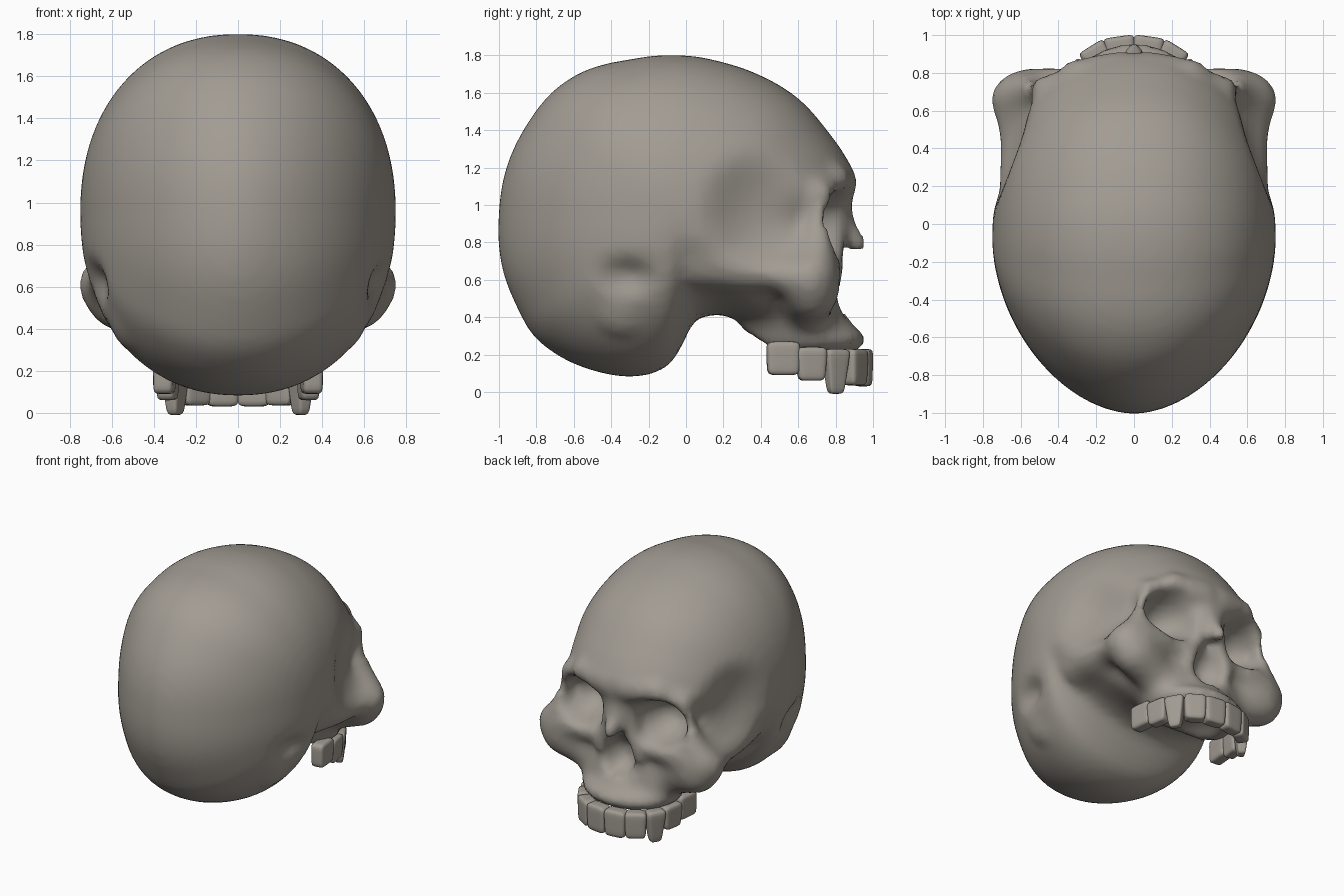
import bpy, bmesh, math
from mathutils import Vector

if "Cube" in bpy.data.objects:
    bpy.data.objects.remove(bpy.data.objects["Cube"])

mat = bpy.data.materials.new("bone grey")
mat.diffuse_color = (0.36, 0.33, 0.29, 1)
mat.use_nodes = True
mat.node_tree.nodes["Principled BSDF"].inputs["Base Color"].default_value = mat.diffuse_color

# Side outline of the braincase (y, z), read as radii around a centre
CY, CZ, W = -0.08, 0.95, 0.75
outline = [(0.92, 1.13), (0.88, 1.21), (0.75, 1.4), (0.6, 1.57), (0.4, 1.69), (0.2, 1.76), (-0.07, 1.8),
           (-0.3, 1.775), (-0.56, 1.71), (-0.71, 1.61), (-0.85, 1.43), (-0.96, 1.2), (-1.0, 0.95),
           (-0.98, 0.65), (-0.9, 0.45), (-0.82, 0.3), (-0.66, 0.18), (-0.48, 0.11), (-0.3, 0.08),
           (-0.15, 0.105), (-0.05, 0.18), (0.0, 0.32), (0.06, 0.4), (0.18, 0.42), (0.32, 0.4), (0.5, 0.36),
           (0.68, 0.42), (0.74, 0.6), (0.77, 0.8), (0.83, 0.98)]
polar = sorted((math.atan2(z - CZ, y - CY) % math.tau, math.hypot(y - CY, z - CZ)) for y, z in outline)
polar = [(polar[-1][0] - math.tau, polar[-1][1])] + polar + [(polar[0][0] + math.tau, polar[0][1])]
raw = []
for d in range(360):
    a = math.radians(d)
    for (a0, r0), (a1, r1) in zip(polar, polar[1:]):
        if a0 <= a <= a1:
            raw.append(r0 + (r1 - r0) * (a - a0) / (a1 - a0))
            break
radius = [sum(raw[(d + i) % 360] for i in range(-4, 5)) / 9 for d in range(361)]


# Distance helpers
def braincase(x, y, z):
    y -= CY
    z -= CZ
    t = math.degrees(math.atan2(z, y)) % 360
    i = min(int(t), 359)
    r = radius[i] + (radius[i + 1] - radius[i]) * (t - i)
    h = math.hypot(y, z)
    p = 2.18 - 0.36 * (max(0, -y) / (h + 1e-6)) ** 2  # narrower towards the back
    return (((x / W) ** p + (h / r) ** p) ** (1 / p) - 1) * 0.75


def ellipsoid(x, y, z, c, r):
    a, b, d = (x - c[0]) / r[0], (y - c[1]) / r[1], (z - c[2]) / r[2]
    k0 = math.sqrt(a * a + b * b + d * d)
    k1 = math.sqrt((a / r[0]) ** 2 + (b / r[1]) ** 2 + (d / r[2]) ** 2)
    return k0 * (k0 - 1) / k1 if k1 > 1e-6 else -min(r)


def capsule(x, y, z, a, b, r):
    bx, by, bz = b[0] - a[0], b[1] - a[1], b[2] - a[2]
    px, py, pz = x - a[0], y - a[1], z - a[2]
    t = max(0, min(1, (px * bx + py * by + pz * bz) / (bx * bx + by * by + bz * bz)))
    return math.sqrt((px - bx * t) ** 2 + (py - by * t) ** 2 + (pz - bz * t) ** 2) - r


def smin(a, b, k):
    h = max(k - abs(a - b), 0) / k
    return min(a, b) - h * h * k / 4


E, C = ellipsoid, capsule
# (shape, arguments, blend): bone masses, then hollows
ADD = [
    (E, ((0.38, 0.4, 0.72), (0.26, 0.42, 0.17)), 0.12),                  # side of skull base
    (E, ((0, 0.52, 0.55), (0.42, 0.29, 0.25)), 0.1),                     # upper jaw body
    (E, ((0, 0.58, 0.41), (0.34, 0.27, 0.2)), 0.08),                     # lower jaw body
    (E, ((0, 0.655, 0.28), (0.36, 0.3, 0.11)), 0.1),                     # gum arch
    (E, ((0.54, 0.67, 0.6), (0.185, 0.13, 0.18)), 0.12),                 # cheekbone
    (C, ((0.55, 0.67, 0.53), (0.3, 0.64, 0.42), 0.1), 0.14),             # cheek root
    (C, ((0.655, 0.64, 0.63), (0.585, 0.1, 0.66), 0.07), 0.12),          # cheek arch
    (C, ((0.6, 0.7, 0.65), (0.47, 0.72, 1.04), 0.055), 0.1),             # outer eye rim
    (C, ((0.2, 0.76, 0.67), (0.52, 0.73, 0.65), 0.05), 0.08),            # lower eye rim
    (C, ((0.08, 0.83, 1.11), (0.3, 0.79, 1.13), 0.065), 0.06),           # inner brow
    (C, ((0.3, 0.79, 1.13), (0.46, 0.71, 1.05), 0.055), 0.06),           # outer brow
    (E, ((0.5, -0.34, 0.44), (0.085, 0.12, 0.12)), 0.06),                # bump behind ear
]
CUT = [
    (E, ((0.33, 0.86, 0.89), (0.2, 0.32, 0.175)), 0.07),                 # eye socket
    (E, ((0.9, 0.48, 1.0), (0.31, 0.36, 0.34)), 0.12),                   # temple hollow
    (E, ((0, 0.48, 0.16), (0.24, 0.38, 0.15)), 0.06),                    # palate
    (E, ((0.74, -0.34, 0.61), (0.12, 0.14, 0.08)), 0.1),                 # ear hollow
]


def skull(x, y, z):
    d = braincase(x, y, z)
    for f, a, k in ADD:
        d = smin(d, f(x, y, z, *a), k)
    for f, a, k in CUT:
        d = -smin(-d, f(x, y, z, *a), k)
    # nose bridge and nose opening
    d = smin(d, C(x, y, z, (0, 0.8, 1.03), (0, 0.88, 0.82), 0.04), 0.12)
    d = smin(d, C(x, y, z, (0.05, 0.8, 0.98), (0.14, 0.79, 0.6), 0.05), 0.06)
    d = -smin(-d, E(x, y, z, (0, 0.88, 0.565), (0.135, 0.2, 0.17)), 0.04)
    d = smin(d, C(x, y, z, (0, 0.84, 0.9), (0, 0.93, 0.785), 0.032), 0.07)
    return smin(d, C(x, y, z, (0, 0.7, 0.42), (0, 0.83, 0.39), 0.03), 0.05)


# Skull surface: one vertex per crossed cell, joined by quads
H = 0.032
NX, Y0, NY, Z0, NZ = 26, -1.07, 68, 0.0, 60
val = [[[skull(i * H, Y0 + j * H, Z0 + k * H) for k in range(NZ)] for j in range(NY)] for i in range(NX + 1)]


def v(i, j, k):
    return val[abs(i)][j][k]


corners = [(a, b, c) for a in (0, 1) for b in (0, 1) for c in (0, 1)]
edges = [(p, q) for p in corners for q in corners if p < q and sum(abs(m - n) for m, n in zip(p, q)) == 1]
bm = bmesh.new()
cell = {}
for i in range(-NX, NX):
    for j in range(NY - 1):
        for k in range(NZ - 1):
            s = {c: v(i + c[0], j + c[1], k + c[2]) for c in corners}
            if min(s.values()) >= 0 or max(s.values()) < 0:
                continue
            pts = [Vector(p).lerp(Vector(q), s[p] / (s[p] - s[q])) for p, q in edges if (s[p] < 0) != (s[q] < 0)]
            m = sum(pts, Vector()) / len(pts)
            cell[i, j, k] = bm.verts.new(((i + m.x) * H, Y0 + (j + m.y) * H, Z0 + (k + m.z) * H))
for (i, j, k) in list(cell):
    for ax in range(3):
        n = [int(ax == t) for t in range(3)]
        a, b = v(i, j, k) < 0, v(i + n[0], j + n[1], k + n[2]) < 0
        if a == b:
            continue
        u = [int((ax + 1) % 3 == t) for t in range(3)]
        w = [int((ax + 2) % 3 == t) for t in range(3)]
        quad = [cell.get((i - p * u[0] - q * w[0], j - p * u[1] - q * w[1], k - p * u[2] - q * w[2]))
                for p, q in ((0, 0), (1, 0), (1, 1), (0, 1))]
        if None not in quad:
            bm.faces.new(quad if a else quad[::-1])
bmesh.ops.recalc_face_normals(bm, faces=bm.faces)


def finish(bm, name):
    me = bpy.data.meshes.new(name)
    bm.to_mesh(me)
    bm.free()
    me.materials.append(mat)
    for p in me.polygons:
        p.use_smooth = True
    ob = bpy.data.objects.new(name, me)
    bpy.context.collection.objects.link(ob)
    return ob


sm = finish(bm, "skull").modifiers.new("soften", "SMOOTH")
sm.factor, sm.iterations = 0.5, 2

# Teeth: x, y, turn, width, bottom, top, tip scale
teeth = [("front_tooth", 0.075, 0.945, -8, 0.14, 0.03, 0.23, 0.9),
         ("side_tooth", 0.205, 0.9, -32, 0.13, 0.035, 0.23, 0.9),
         ("canine", 0.298, 0.8, -60, 0.125, -0.01, 0.23, 0.55),
         ("premolar", 0.335, 0.67, -80, 0.14, 0.06, 0.24, 0.85),
         ("molar", 0.35, 0.52, -84, 0.15, 0.09, 0.27, 0.95)]
for name, x, y, turn, wd, lo, hi, tip in teeth:
    for side, sgn in (("right", 1), ("left", -1)):
        bm = bmesh.new()
        crease = bm.edges.layers.float.new("crease_edge")
        bmesh.ops.create_cube(bm, size=1)
        t = math.radians(turn)
        for p in bm.verts:
            k = tip if p.co.z < 0 else 1
            a, b = p.co.x * wd * 1.2 * k, p.co.y * 0.1 * k
            p.co = (sgn * (x + a * math.cos(t) - b * math.sin(t)), y + a * math.sin(t) + b * math.cos(t),
                    lo if p.co.z < 0 else hi)
        bmesh.ops.recalc_face_normals(bm, faces=bm.faces)
        for e in bm.edges:  # keep the teeth blocky
            e[crease] = 0.42
        sub = finish(bm, name + "_" + side).modifiers.new("round", "SUBSURF")
        sub.levels = sub.render_levels = 3
